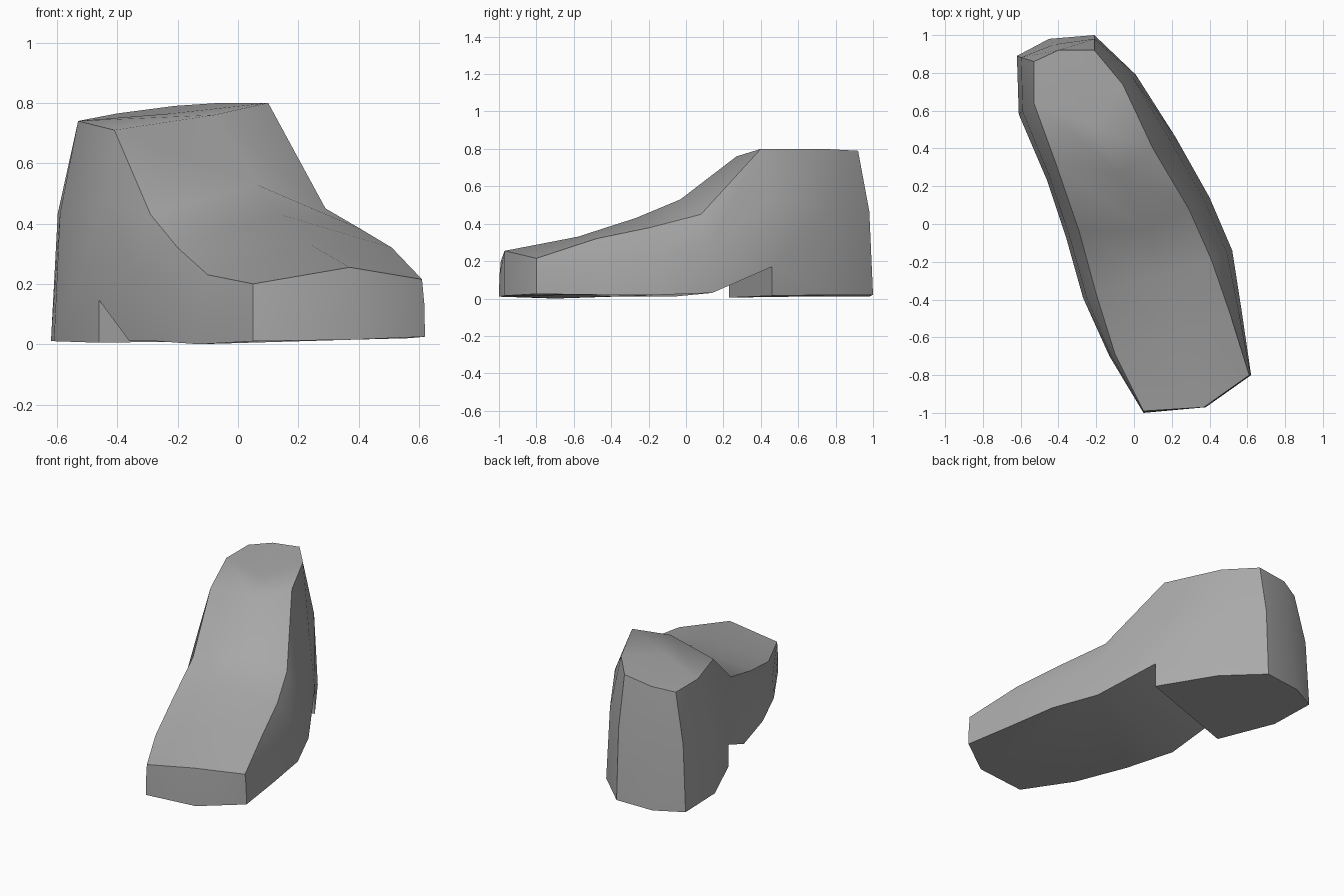
import bpy
import bmesh
import math
from mathutils import Vector

if "Cube" in bpy.data.objects:
    bpy.data.objects.remove(bpy.data.objects["Cube"], do_unlink=True)

grey = bpy.data.materials.new("plain grey")
grey.use_nodes = True
tone = (0.4, 0.4, 0.4, 1)
grey.diffuse_color = tone
grey.node_tree.nodes["Principled BSDF"].inputs["Base Color"].default_value = tone

# Stations from heel to toe: right base, right shoulder, crest, left shoulder, left base
stations = [
    [(-.62, .89, .01), (-.53, .86, .74), (-.4, .92, .765), (-.21, .92, .79), (-.21, 1, .02)],
    [(-.61, .58, .01), (-.53, .64, .74), (-.22, .52, .765), (-.06, .74, .8), (.01, .79, .02)],
    [(-.46, .23, .145), (-.41, .31, .71), (-.08, .27, .76), (.1, .4, .8), (.22, .46, .17)],
    [(-.36, -.07, .01), (-.29, -.04, .43), (.06, -.03, .53), (.29, .08, .45), (.4, .14, .03)],
    [(-.27, -.39, .01), (-.2, -.37, .32), (.14, -.27, .43), (.41, -.19, .38), (.52, -.14, .02)],
    [(-.13, -.7, 0), (-.1, -.69, .23), (.24, -.58, .33), (.51, -.48, .32), (.57, -.46, .02)],
    [(.05, -1, .01), (.05, -.99, .2), (.37, -.97, .255), (.61, -.8, .215), (.62, -.8, .025)],
]


def with_side_points(row):
    """Add a point part way up each side wall."""
    a, b, c, d, e = [Vector(p) for p in row]

    def wall(base, shoulder):
        p = base.lerp(shoulder, .25)
        p.z = base.z + (shoulder.z - base.z) * .58
        return p
    return [a, wall(a, b), b, c, d, wall(e, d), e]


bm = bmesh.new()
rows = [[bm.verts.new(p) for p in with_side_points(s)] for s in stations]

# Upper: skin between neighbouring stations
for near, far in zip(rows, rows[1:]):
    for i in range(len(near) - 1):
        bm.faces.new((near[i], near[i + 1], far[i + 1], far[i]))


# Rounded ends of heel and toe
def close_end(row, base):
    mid_wall = bm.verts.new(Vector(base).lerp(row[3].co, .5))
    foot = bm.verts.new(base)
    middle = [foot, mid_wall, row[3]]
    for side in (row[:3], row[:3:-1]):
        outer = [side[0], side[1], side[2]]
        for i in range(2):
            bm.faces.new((outer[i], outer[i + 1], middle[i + 1], middle[i]))
    return foot


heel_tip = close_end(rows[0], (-.45, .98, .01))
toe_tip = close_end(rows[-1], (.38, -.97, .015))

# Heel block with its upright front wall under the arch
arch_r, arch_l = rows[2][0], rows[2][-1]
block_r = bm.verts.new((arch_r.co.x, arch_r.co.y, .005))
block_l = bm.verts.new((arch_l.co.x, arch_l.co.y, .015))
bm.faces.new((rows[1][0], arch_r, block_r))
bm.faces.new((rows[1][-1], block_l, arch_l))
bm.faces.new((block_r, arch_r, arch_l, block_l))
bm.faces.new((heel_tip, rows[0][0], rows[1][0], block_r,
              block_l, rows[1][-1], rows[0][-1]))

# Arch and front sole
bm.faces.new((arch_r, rows[3][0], rows[3][-1], arch_l))
front = rows[3:]
bm.faces.new([r[0] for r in front] + [toe_tip] + [r[-1] for r in reversed(front)])

bmesh.ops.recalc_face_normals(bm, faces=bm.faces)
mesh = bpy.data.meshes.new("shoe")
bm.to_mesh(mesh)
bm.free()
mesh.materials.append(grey)
shoe = bpy.data.objects.new("shoe", mesh)
bpy.context.collection.objects.link(shoe)

# Smooth upper with crisp rims
bpy.ops.object.select_all(action="DESELECT")
shoe.select_set(True)
bpy.context.view_layer.objects.active = shoe
bpy.ops.object.shade_smooth_by_angle(angle=math.radians(42))
